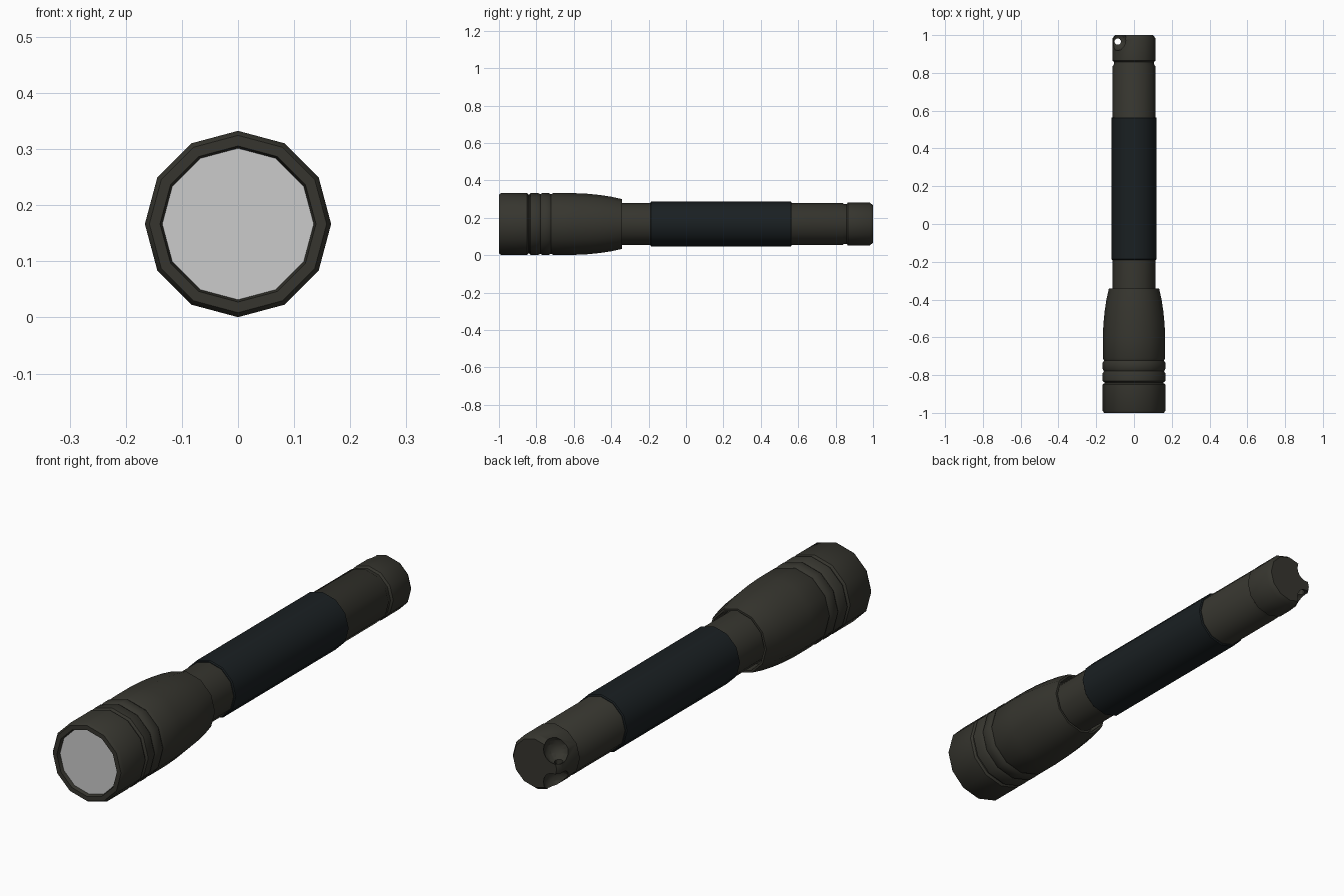
import bpy, bmesh, math

if "Cube" in bpy.data.objects:
    bpy.data.objects.remove(bpy.data.objects["Cube"])

SIDES = 12
CZ = 0.1665


def material(name, rgb):
    m = bpy.data.materials.new(name)
    m.diffuse_color = (*rgb, 1)
    m.use_nodes = True
    m.node_tree.nodes["Principled BSDF"].inputs["Base Color"].default_value = m.diffuse_color
    return m


OLIVE = material("dark_olive_metal", (0.037, 0.036, 0.028))
RUBBER = material("black_rubber", (0.010, 0.014, 0.016))


def smooth(ob):
    bpy.ops.object.select_all(action='DESELECT')
    ob.select_set(True)
    bpy.context.view_layer.objects.active = ob
    bpy.ops.object.shade_smooth_by_angle(angle=math.radians(38))


def lathe(name, profile, mat=None):
    """Revolve (y, radius) points around the torch's long axis."""
    bm = bmesh.new()
    rings = []
    for y, r in profile:
        if r == 0:
            rings.append([bm.verts.new((0, y, CZ))] * SIDES)
        else:
            angles = [2 * math.pi * i / SIDES for i in range(SIDES)]
            rings.append([bm.verts.new((r * math.cos(a), y, CZ + r * math.sin(a))) for a in angles])
    for a, b in zip(rings, rings[1:]):
        for i in range(SIDES):
            j = (i + 1) % SIDES
            bm.faces.new(list(dict.fromkeys((a[i], b[i], b[j], a[j]))))
    bmesh.ops.recalc_face_normals(bm, faces=bm.faces)
    me = bpy.data.meshes.new(name)
    bm.to_mesh(me)
    bm.free()
    ob = bpy.data.objects.new(name, me)
    bpy.context.collection.objects.link(ob)
    if mat:
        me.materials.append(mat)
    smooth(ob)
    return ob


# Head: bezel, grooved rings, tapering bell and recessed rear rim
lathe("head", [
    (-0.92, 0), (-0.92, 0.135), (-0.985, 0.135), (-1.0, 0.139), (-1.0, 0.158), (-0.988, 0.166),
    (-0.850, 0.166), (-0.843, 0.157), (-0.838, 0.157), (-0.831, 0.166),
    (-0.790, 0.166), (-0.779, 0.159), (-0.768, 0.166),
    (-0.735, 0.166), (-0.723, 0.159), (-0.710, 0.165),
    (-0.60, 0.165), (-0.53, 0.162), (-0.46, 0.155), (-0.40, 0.146), (-0.342, 0.133),
    (-0.342, 0.124), (-0.40, 0.120), (-0.40, 0)], OLIVE)

# Lens
lathe("lens", [(-0.985, 0), (-0.985, 0.1355), (-0.975, 0.1355), (-0.975, 0)])

# Battery tube
lathe("battery_tube", [(-0.45, 0), (-0.45, 0.113), (0.835, 0.113), (0.847, 0.106),
                       (0.875, 0.106), (0.875, 0)], OLIVE)

# Rubber grip sleeve
lathe("grip", [(-0.19, 0.112), (-0.19, 0.116), (-0.186, 0.120), (0.561, 0.120),
               (0.565, 0.116), (0.565, 0.112)], RUBBER)

# Tail cap with two scoops leaving a drilled lanyard bridge
cap = lathe("tail_cap", [(0.858, 0), (0.858, 0.106), (0.865, 0.114), (0.982, 0.114),
                         (1.0, 0.101), (1.0, 0)], OLIVE)
cutters = []
for s in (-1, 1):
    bpy.ops.mesh.primitive_uv_sphere_add(segments=16, ring_count=10, radius=0.055,
                                         location=(-0.086, 0.972, CZ + s * 0.068))
    cutters.append(bpy.context.object)
bpy.ops.mesh.primitive_cylinder_add(vertices=10, radius=0.017, depth=0.4,
                                    location=(-0.086, 0.966, CZ))
cutters.append(bpy.context.object)
for c in cutters:
    c.hide_render = True
    mod = cap.modifiers.new("cut", 'BOOLEAN')
    mod.operation = 'DIFFERENCE'
    mod.solver = 'EXACT'
    mod.object = c
    bpy.context.view_layer.objects.active = cap
    bpy.ops.object.modifier_apply(modifier=mod.name)
    bpy.data.objects.remove(c)
smooth(cap)
